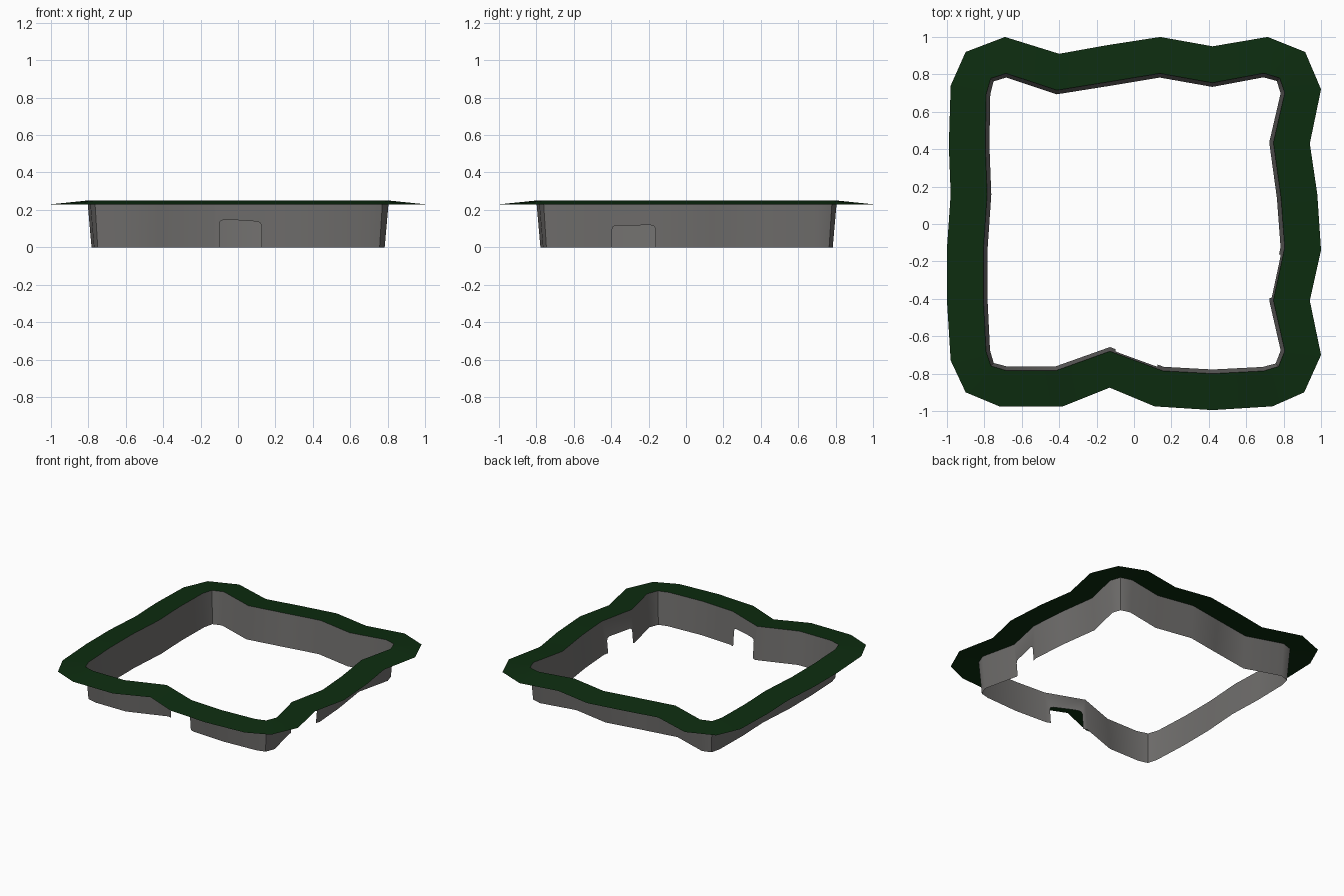
import bpy, bmesh, math
from mathutils import Vector

if "Cube" in bpy.data.objects:
    bpy.data.objects.remove(bpy.data.objects["Cube"])


def material(name, rgb):
    m = bpy.data.materials.new(name)
    m.diffuse_color = (*rgb, 1)
    m.use_nodes = True
    m.node_tree.nodes["Principled BSDF"].inputs["Base Color"].default_value = m.diffuse_color
    return m


grass = material("dark green", (0.004, 0.026, 0.005))
stone = material("warm grey", (0.165, 0.160, 0.155))

# Wavy outer outline of the bank, clockwise seen from above
outline = [Vector(p) for p in (
    (-0.69, 1.0), (-0.40, 0.91), (-0.15, 0.955), (0.14, 1.0), (0.42, 0.95), (0.715, 1.0),
    (0.915, 0.92), (1.0, 0.72), (0.94, 0.43), (0.98, 0.16), (1.0, -0.14), (0.94, -0.41),
    (1.0, -0.70), (0.91, -0.90), (0.74, -0.975), (0.42, -0.995), (0.11, -0.975),
    (-0.13, -0.875), (-0.38, -0.975), (-0.72, -0.975), (-0.90, -0.90), (-0.98, -0.73),
    (-1.0, -0.41), (-1.0, -0.13), (-0.98, 0.16), (-0.99, 0.42), (-0.98, 0.74), (-0.90, 0.92))]
N = len(outline)


def ring(inset, z):
    """Outline moved inward along its vertex normals."""
    out = []
    for i, p in enumerate(outline):
        a = (p - outline[i - 1]).normalized()
        b = (outline[(i + 1) % N] - p).normalized()
        t = (a + b).normalized()
        q = p - inset * Vector((-t.y, t.x))
        out.append(Vector((q.x, q.y, z)))
    return out


def finish(name, bm, mat):
    me = bpy.data.meshes.new(name)
    bm.to_mesh(me)
    bm.free()
    me.materials.append(mat)
    ob = bpy.data.objects.new(name, me)
    bpy.context.collection.objects.link(ob)
    bpy.context.view_layer.objects.active = ob
    ob.select_set(True)
    bpy.ops.object.shade_smooth_by_angle(angle=math.radians(50))
    ob.select_set(False)


outer, lip, foot = ring(0, 0.23), ring(0.195, 0.25), ring(0.217, 0.0)

# Sloping grass rim
bm = bmesh.new()
o = [bm.verts.new(p) for p in outer]
l = [bm.verts.new(p) for p in lip]
for i in range(N):
    j = (i + 1) % N
    bm.faces.new((o[i], l[i], l[j], o[j]))
finish("grass_rim", bm, grass)

# Rounded doorway profiles: panel index -> (axis, points along the panel)
doors = {
    16: (0, ((0.125, 0), (0.125, 0.115), (0.118, 0.132), (0.10, 0.138), (-0.02, 0.146),
             (-0.075, 0.147), (-0.094, 0.141), (-0.10, 0.125), (-0.10, 0))),
    10: (1, ((-0.162, 0), (-0.162, 0.095), (-0.17, 0.112), (-0.19, 0.119), (-0.28, 0.117),
             (-0.375, 0.116), (-0.39, 0.11), (-0.395, 0.095), (-0.395, 0))),
}

# Leaning stone wall with two openings
bm = bmesh.new()
l = [bm.verts.new(p) for p in lip]
f = [bm.verts.new(p) for p in foot]
for i in range(N):
    j = (i + 1) % N
    cut = []
    if i in doors:
        axis, pts = doors[i]
        for s, z in pts:
            h = z / 0.25
            a, b = foot[i].lerp(lip[i], h), foot[j].lerp(lip[j], h)
            t = (s - a[axis]) / (b[axis] - a[axis])
            cut.append(bm.verts.new(a.lerp(b, min(max(t, 0.01), 0.99))))
    bm.faces.new([l[j], l[i], f[i]] + cut + [f[j]])
finish("stone_wall", bm, stone)
